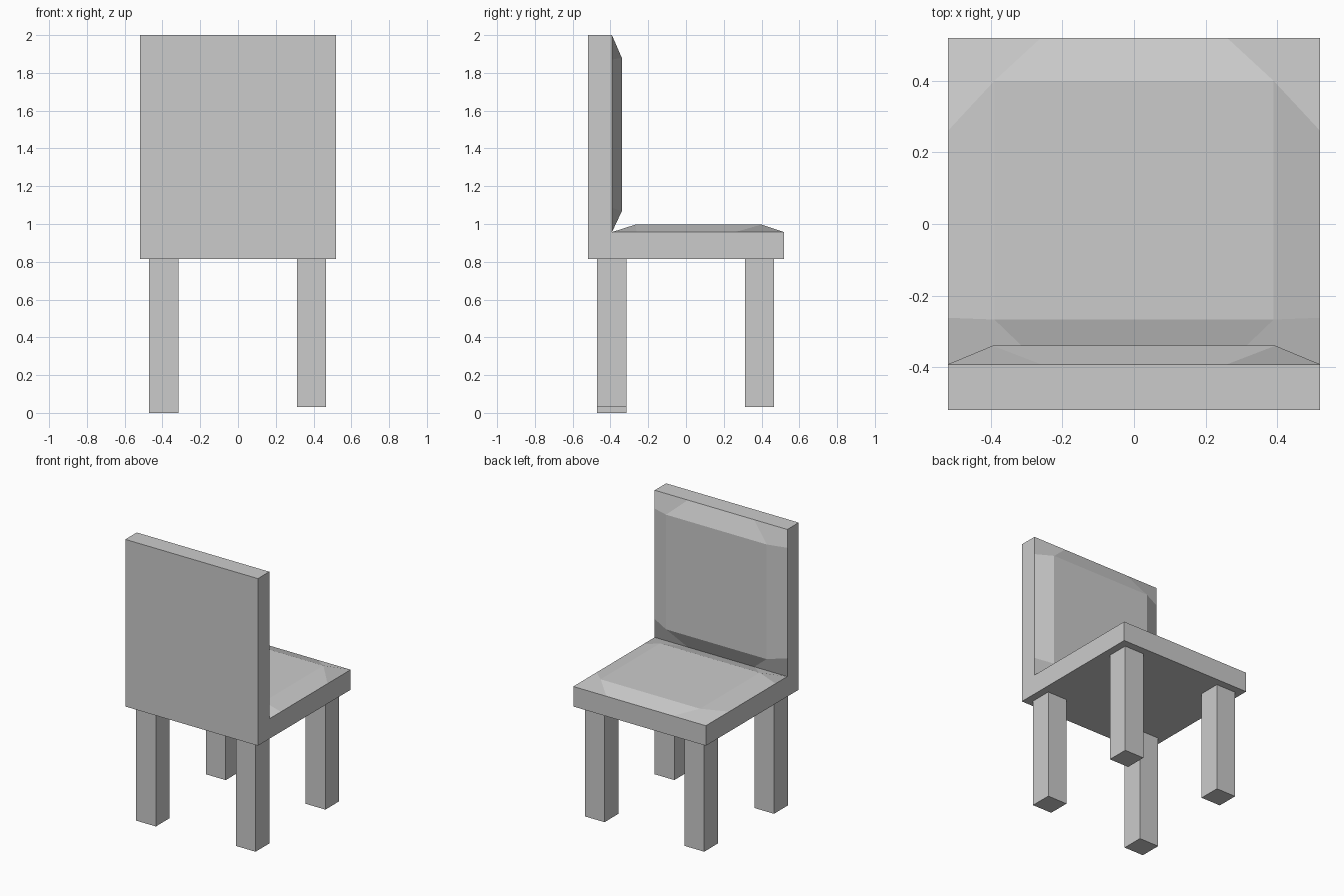
import bpy, bmesh

if "Cube" in bpy.data.objects:
    bpy.data.objects.remove(bpy.data.objects["Cube"])

W = 0.52  # half width of the chair


def make_object(name, verts, faces):
    mesh = bpy.data.meshes.new(name)
    mesh.from_pydata(verts, [], faces)
    bm = bmesh.new()
    bm.from_mesh(mesh)
    bmesh.ops.remove_doubles(bm, verts=bm.verts, dist=1e-5)
    bmesh.ops.recalc_face_normals(bm, faces=bm.faces)
    bm.to_mesh(mesh)
    bm.free()
    obj = bpy.data.objects.new(name, mesh)
    bpy.context.collection.objects.link(obj)
    return obj


def box(name, x0, x1, y0, y1, z0, z1):
    verts = [(x, y, z) for x in (x0, x1) for y in (y0, y1) for z in (z0, z1)]
    faces = [(0, 1, 3, 2), (4, 6, 7, 5), (0, 4, 5, 1),
             (2, 3, 7, 6), (0, 2, 6, 4), (1, 5, 7, 3)]
    return make_object(name, verts, faces)


def cushion(name, v0, v1, inset_u, cut_u, inset0, inset1, cut0, cut1, height, place):
    """Shallow padded panel: raised centre, sloped sides, four corner facets.
    u runs across the chair, v along the panel; place maps (u, v, h) to 3D."""
    u = W
    outer = []
    top = [(-u + inset_u, v0 + inset0), (u - inset_u, v0 + inset0),
           (u - inset_u, v1 - inset1), (-u + inset_u, v1 - inset1)]
    # each corner: edge point before, corner, edge point after (anticlockwise)
    outer += [(-u, v0 + cut0), (-u, v0), (-u + cut_u, v0)]
    outer += [(u - cut_u, v0), (u, v0), (u, v0 + cut0)]
    outer += [(u, v1 - cut1), (u, v1), (u - cut_u, v1)]
    outer += [(-u + cut_u, v1), (-u, v1), (-u, v1 - cut1)]
    verts = [place(a, b, 0) for a, b in outer] + [place(a, b, height) for a, b in top]
    faces = [(12, 13, 14, 15)]
    for i in range(4):
        j = (i + 1) % 4
        faces.append((3 * i + 1, 3 * i + 2, 12 + i, 3 * i))      # corner facet
        faces.append((3 * i + 2, 3 * j, 12 + j, 12 + i))         # sloped side
    obj = make_object(name, verts, faces)
    # open shell: make sure it faces outward
    up = place(0, 0, 1)
    base = place(0, 0, 0)
    d = [p - q for p, q in zip(up, base)]
    n = obj.data.polygons[0].normal
    if sum(a * b for a, b in zip(n, d)) < 0:
        obj.data.flip_normals()
    return obj


# L-shaped frame; the two sides hidden under the cushions are left open
profile = [(-0.52, 0.815), (0.52, 0.815), (0.52, 0.957),
           (-0.392, 0.957), (-0.392, 2.0), (-0.52, 2.0)]
n = len(profile)
verts = [(-W, y, z) for y, z in profile] + [(W, y, z) for y, z in profile]
faces = [tuple(range(n)), tuple(range(2 * n - 1, n - 1, -1))]
faces += [(i, i + n, (i + 1) % n + n, (i + 1) % n) for i in (0, 1, 4, 5)]
make_object("chair_frame", verts, faces)

# Padded seat and padded backrest
cushion("seat_cushion", -0.392, 0.52, 0.13, 0.26, 0.125, 0.12, 0.13, 0.26, 0.04,
        lambda u, v, h: (u, v, 0.957 + h))
cushion("backrest_cushion", 0.957, 2.0, 0.125, 0.26, 0.11, 0.12, 0.13, 0.13, 0.052,
        lambda u, v, h: (u, -0.392 + h, v))

# Legs: one is slightly longer than the others
spans = {"left": (-0.47, -0.315), "right": (0.312, 0.467)}
rows = {"front": (-0.47, -0.315), "rear": (0.312, 0.467)}
for side, (x0, x1) in spans.items():
    for row, (y0, y1) in rows.items():
        foot = 0.0 if (side, row) == ("left", "front") else 0.03
        box(f"{row}_{side}_leg", x0, x1, y0, y1, foot, 0.815)
